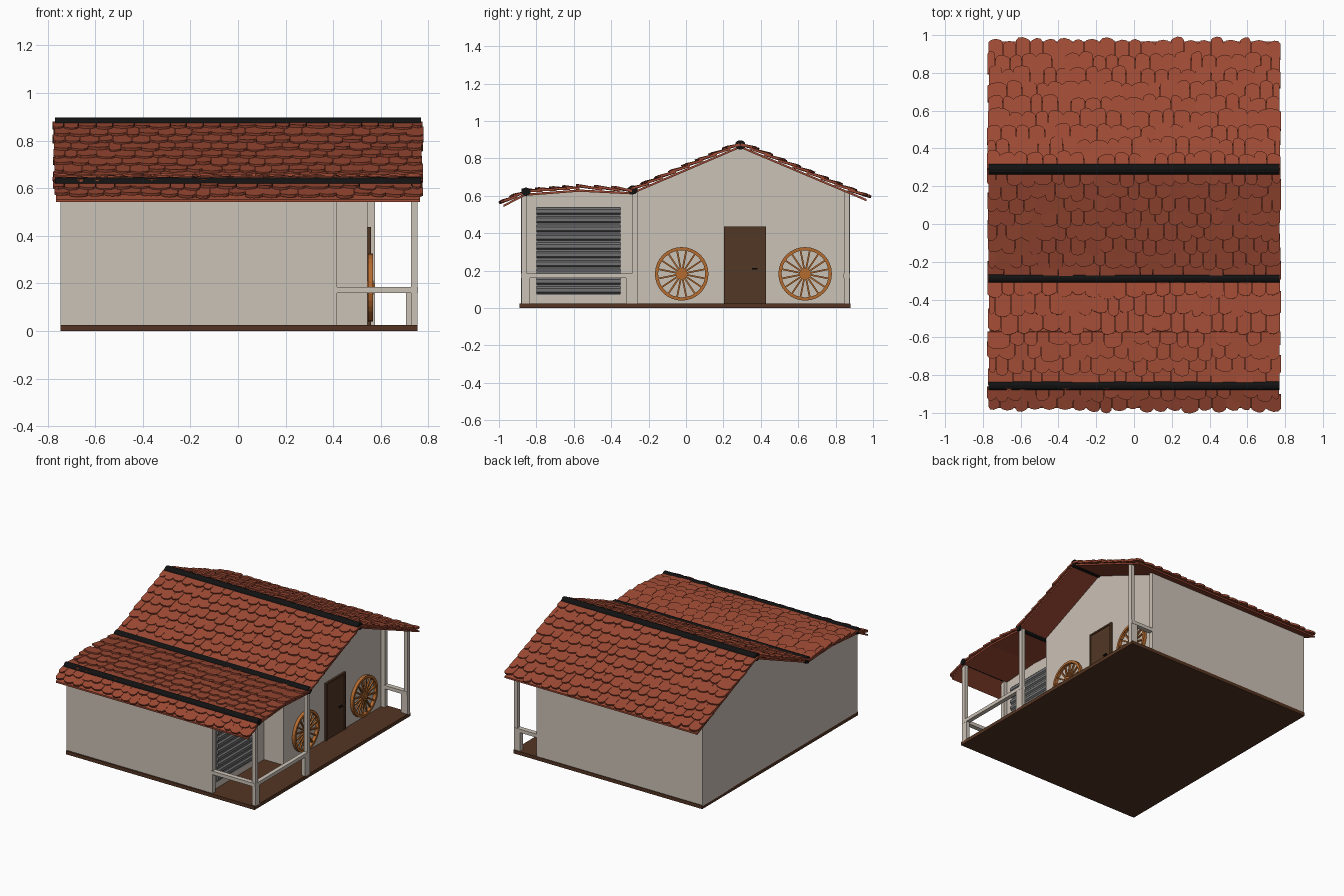
import bpy, bmesh, math, random
from mathutils import Vector, Matrix

if "Cube" in bpy.data.objects:
    bpy.data.objects.remove(bpy.data.objects["Cube"])

random.seed(4)

def material(name, rgb):
    m = bpy.data.materials.new(name)
    m.diffuse_color = (*rgb, 1)
    m.use_nodes = True
    m.node_tree.nodes["Principled BSDF"].inputs["Base Color"].default_value = m.diffuse_color
    return m

PLASTER = material("plaster", (0.60, 0.54, 0.47))
TILE = material("terracotta", (0.34, 0.068, 0.034))
BLACK = material("ridge black", (0.006, 0.006, 0.006))
FLOOR = material("floor brown", (0.088, 0.034, 0.016))
DOOR = material("door brown", (0.085, 0.038, 0.018))
WOOD = material("wheel wood", (0.47, 0.15, 0.03))
STEEL = material("shutter grey", (0.17, 0.17, 0.175))

def finish(name, bm, mat):
    bmesh.ops.recalc_face_normals(bm, faces=bm.faces)
    me = bpy.data.meshes.new(name)
    bm.to_mesh(me)
    bm.free()
    me.materials.append(mat)
    ob = bpy.data.objects.new(name, me)
    bpy.context.collection.objects.link(ob)
    return ob

def add_box(bm, x, y, z):
    mid = [(a + b) / 2 for a, b in (x, y, z)]
    size = [b - a for a, b in (x, y, z)]
    bmesh.ops.create_cube(bm, size=1, matrix=Matrix.Translation(mid) @ Matrix.Diagonal((*size, 1)))

def box(name, x, y, z, mat):
    bm = bmesh.new()
    add_box(bm, x, y, z)
    return finish(name, bm, mat)

def prism(name, pts, axis, a, b, mat):
    """Extrude a closed 2D profile along x (pts are y,z) or along y (pts are x,z)."""
    bm = bmesh.new()
    place = (lambda p, t: (t, p[0], p[1])) if axis == "x" else (lambda p, t: (p[0], t, p[1]))
    lo = bm.faces.new([bm.verts.new(place(p, a)) for p in pts])
    geo = bmesh.ops.extrude_face_region(bm, geom=[lo])["geom"]
    vec = Vector((b - a, 0, 0)) if axis == "x" else Vector((0, b - a, 0))
    bmesh.ops.translate(bm, verts=[g for g in geo if isinstance(g, bmesh.types.BMVert)], vec=vec)
    return finish(name, bm, mat)

# Roof profile from front eave to back eave (y, z)
P = [(-0.975, 0.553), (-0.86, 0.612), (-0.57, 0.634), (-0.29, 0.620), (0.29, 0.868), (0.965, 0.583)]

def roof_z(y):
    for (y0, z0), (y1, z1) in zip(P, P[1:]):
        if y0 <= y <= y1:
            return z0 + (z1 - z0) * (y - y0) / (y1 - y0)

# Floor slab
box("floor_slab", (-0.745, 0.755), (-0.89, 0.88), (0, 0.025), FLOOR)

# House bodies, their tops following the roof
def body(name, ys, x1):
    top = [(y, roof_z(y) - 0.006) for y in ys]
    prism(name, [(ys[0], 0.02), (ys[-1], 0.02)] + top[::-1], "x", -0.745, x1, PLASTER)

body("gable_house", (-0.26, 0.29, 0.875), 0.545)
body("garage_wing", (-0.88, -0.86, -0.57, -0.29, -0.26), 0.39)

# Roof deck under the tiles
prism("roof_deck", P + [(y, z - 0.012) for y, z in P[::-1]], "x", -0.765, 0.765, TILE)

# Overlapping irregular tiles, laid row by row on each slope
def tiles(name, low, high, rows, cols=21, half=0.775):
    bm = bmesh.new()
    a, b = Vector((0, *low)), Vector((0, *high))
    length = (b - a).length
    up = (b - a).normalized()
    nrm = Vector((0, -up.z, up.y))
    if nrm.z < 0:
        nrm = -nrm
    pitch, w = length / rows, 2 * half / cols
    for r in range(rows):
        cuts = [-half + w * (c + 0.5 * (r % 2)) + random.uniform(-.012, .012) for c in range(cols + 1)]
        cuts = [-half + random.uniform(-.006, .006)] + [c for c in cuts if -half + .03 < c < half - .03]
        cuts.append(half + random.uniform(-.006, .006))
        for u0, u1 in zip(cuts, cuts[1:]):
            d0 = r * pitch + random.uniform(-0.016, 0.010)
            d1 = min((r + 1.3) * pitch, length)
            skew, lift = random.uniform(-.008, .008), random.uniform(0, .006)
            u0, u1 = u0 + .0008, u1 - .0008
            s = u1 - u0
            shape = [(u0, d1), (u0, d0 + .016), (u0 + s * .18, d0 + .003 + skew / 2),
                     (u0 + s * .5, d0 - .003), (u0 + s * .82, d0 + .003 - skew / 2),
                     (u1, d0 + .016), (u1, d1)]
            rings = []
            for thick in (0.0, 0.013):
                ring = []
                for u, d in shape:
                    t = (d1 - d) / (d1 - d0)
                    p = a + up * d + nrm * (t * (.010 + lift) + thick)
                    ring.append(bm.verts.new((u, p.y, p.z)))
                rings.append(ring)
            bm.faces.new(rings[0])
            bm.faces.new(rings[1])
            for i in range(len(shape)):
                j = (i + 1) % len(shape)
                bm.faces.new((rings[0][i], rings[0][j], rings[1][j], rings[1][i]))
    finish(name, bm, TILE)

tiles("front_eave_tiles", P[0], P[1], 2)
tiles("wing_lower_tiles", P[1], P[2], 4)
tiles("wing_upper_tiles", P[2], P[3], 3)
tiles("gable_front_tiles", P[3], P[4], 8)
tiles("gable_back_tiles", P[5], P[4], 9)

# Black caps along the roof breaks
for name, y, z, r in (("ridge_cap", 0.29, 0.872, 0.028), ("valley_cap", -0.285, 0.632, 0.027),
                      ("front_cap", -0.855, 0.622, 0.025)):
    ring = [(y + r * math.cos(k * math.pi / 6), z + r * .9 * math.sin(k * math.pi / 6)) for k in range(12)]
    prism(name, ring, "x", -0.77, 0.77, BLACK)

# Veranda posts
for name, y0, y1 in (("front_post", -0.88, -0.85), ("middle_post", -0.29, -0.26), ("back_post", 0.845, 0.875)):
    box(name, (0.728, 0.755), (y0, y1), (0.02, roof_z((y0 + y1) / 2)), PLASTER)
box("back_wall_pillar", (0.54, 0.575), (0.845, 0.876), (0.02, roof_z(0.86) - .004), PLASTER)
box("front_wall_pillar", (0.385, 0.415), (-0.881, -0.85), (0.02, roof_z(-0.86) - .004), PLASTER)

# Veranda rails with short supports
Z = (0.16, 0.185)
box("front_rail", (0.39, 0.754), (-0.882, -0.848), Z, PLASTER)
box("side_rail", (0.726, 0.756), (-0.88, -0.26), Z, PLASTER)
box("back_rail", (0.57, 0.754), (0.843, 0.877), Z, PLASTER)
box("side_rail_front_support", (0.728, 0.755), (-0.85, -0.835), (0.02, 0.16), PLASTER)
box("side_rail_back_support", (0.728, 0.755), (-0.32, -0.29), (0.02, 0.16), PLASTER)
box("back_rail_support", (0.705, 0.73), (0.845, 0.875), (0.02, 0.16), PLASTER)

# Corrugated garage shutter
slats, z0, z1 = 10, 0.07, 0.54
step = (z1 - z0) / slats
prof = []
for i in range(slats):
    for f, x in ((0, .394), (.18, .394), (.35, .404), (.75, .404), (.95, .394)):
        prof.append((x, z0 + step * (i + f)))
prof += [(.394, z1), (.385, z1), (.385, z0)]
prism("garage_shutter", prof, "y", -0.80, -0.35, STEEL)

# Door with raised frame and handle
bm = bmesh.new()
add_box(bm, (0.54, 0.553), (0.215, 0.415), (0.025, 0.425))
for y in ((0.203, 0.215), (0.415, 0.427)):
    add_box(bm, (0.54, 0.559), y, (0.025, 0.437))
add_box(bm, (0.54, 0.559), (0.215, 0.415), (0.425, 0.437))
finish("door", bm, DOOR)
box("door_handle", (0.55, 0.566), (0.352, 0.382), (0.207, 0.215), BLACK)

# Wagon wheels leaning on the wall
def wheel(name, y, z, R=0.143):
    bm = bmesh.new()
    n = 32
    sect = [(R, .546), (R, .568), (R - .017, .568), (R - .017, .546)]
    rings = [[bm.verts.new((x, y + r * math.cos(2 * math.pi * k / n), z + r * math.sin(2 * math.pi * k / n)))
              for r, x in sect] for k in range(n)]
    for k in range(n):
        for i in range(4):
            j, m = (i + 1) % 4, (k + 1) % n
            bm.faces.new((rings[k][i], rings[k][j], rings[m][j], rings[m][i]))
    turn = Matrix.Rotation(math.pi / 2, 4, "Y")
    for r, depth, x in ((.030, .024, .557), (.016, .030, .560)):
        bmesh.ops.create_cone(bm, cap_ends=True, segments=16, radius1=r, radius2=r, depth=depth,
                              matrix=Matrix.Translation((x, y, z)) @ turn)
    for k in range(16):
        rot = Matrix.Rotation(2 * math.pi * (k + .5) / 16, 4, "X")
        bmesh.ops.create_cube(bm, size=1, matrix=Matrix.Translation((.557, y, z)) @ rot
                              @ Matrix.Translation((0, .077, 0)) @ Matrix.Diagonal((.011, .11, .009, 1)))
    finish(name, bm, WOOD)

wheel("left_wheel", -0.023, 0.183)
wheel("right_wheel", 0.637, 0.183)
